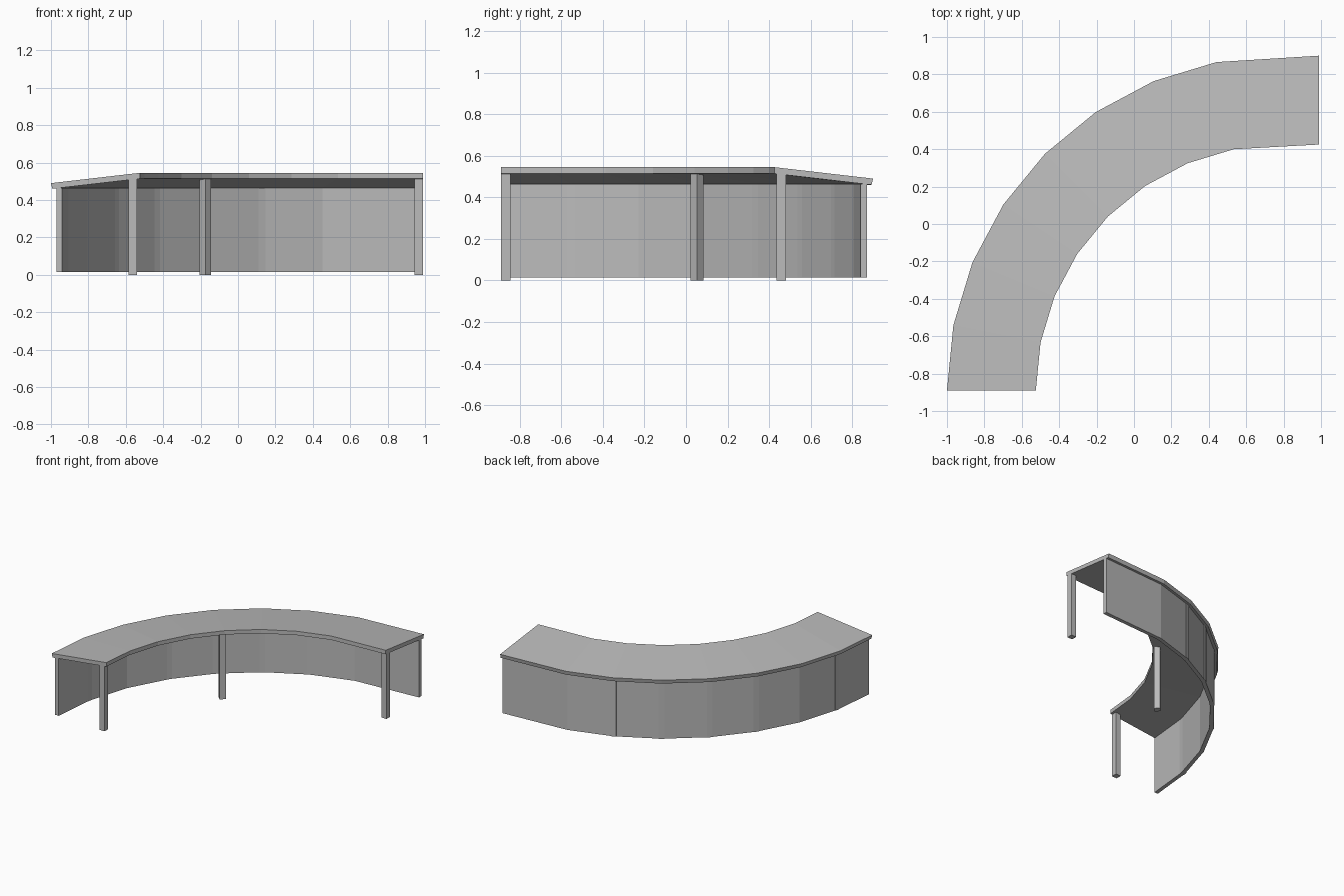
import bpy, bmesh, math
from mathutils import Matrix, Vector

cube = bpy.data.objects.get("Cube")
if cube:
    bpy.data.objects.remove(cube, do_unlink=True)

grey = bpy.data.materials.new("light_grey")
grey.use_nodes = True
grey.diffuse_color = (0.5, 0.5, 0.5, 1)
grey.node_tree.nodes["Principled BSDF"].inputs["Base Color"].default_value = (0.5, 0.5, 0.5, 1)

CENTRE = Vector((0.79, -0.89, 0))
STEPS = 8
EXTENSION = 0.2          # the last bay is stretched along x


def arc_point(radius, k, z):
    a = math.radians(90) * k / STEPS
    x = -radius * math.cos(a) + (EXTENSION if k == STEPS else 0)
    return CENTRE + Vector((x, radius * math.sin(a), z))


def finish(name, bm):
    bmesh.ops.recalc_face_normals(bm, faces=bm.faces[:])
    mesh = bpy.data.meshes.new(name)
    bm.to_mesh(mesh)
    bm.free()
    mesh.materials.append(grey)
    obj = bpy.data.objects.new(name, mesh)
    bpy.context.collection.objects.link(obj)
    return obj


def sweep(name, section):
    """Sweep a (radius, z) section along the faceted quarter arc."""
    bm = bmesh.new()
    rings = [[bm.verts.new(arc_point(r, k, z)) for r, z in section]
             for k in range(STEPS + 1)]
    n = len(section)
    for a, b in zip(rings, rings[1:]):
        for i in range(n):
            j = (i + 1) % n
            bm.faces.new((a[i], a[j], b[j], b[i]))
    bm.faces.new(rings[0])
    bm.faces.new(rings[-1])
    return finish(name, bm)


def box(name, centre, size, angle=0):
    bm = bmesh.new()
    bmesh.ops.create_cube(bm, size=1, matrix=Matrix.Translation(centre)
                          @ Matrix.Rotation(angle, 4, "Z")
                          @ Matrix.Diagonal((*size, 1)))
    return finish(name, bm)


# Sloping roof slab and the curved back wall beneath it
sweep("roof", [(1.315, 0.545), (1.79, 0.49), (1.783, 0.46), (1.315, 0.514)])
sweep("back_wall", [(1.73, 0.015), (1.76, 0.015), (1.76, 0.465), (1.73, 0.465)])

# Narrow joint strips between wall panels
for k in (1, 3, 4, 5, 6):
    box(f"wall_joint_{k}", arc_point(1.745, k, 0.24), (0.034, 0.04, 0.45),
        -math.radians(90) * k / STEPS)

# Front posts: one at each end and one turned at the middle
for name, x, y, angle in (("right_post", -0.5625, -0.868, 0),
                          ("middle_post", -0.175, 0.0525, 45),
                          ("left_post", 0.9675, 0.4575, 0)):
    box(name, (x, y, 0.257), (0.045, 0.045, 0.514), math.radians(angle))
